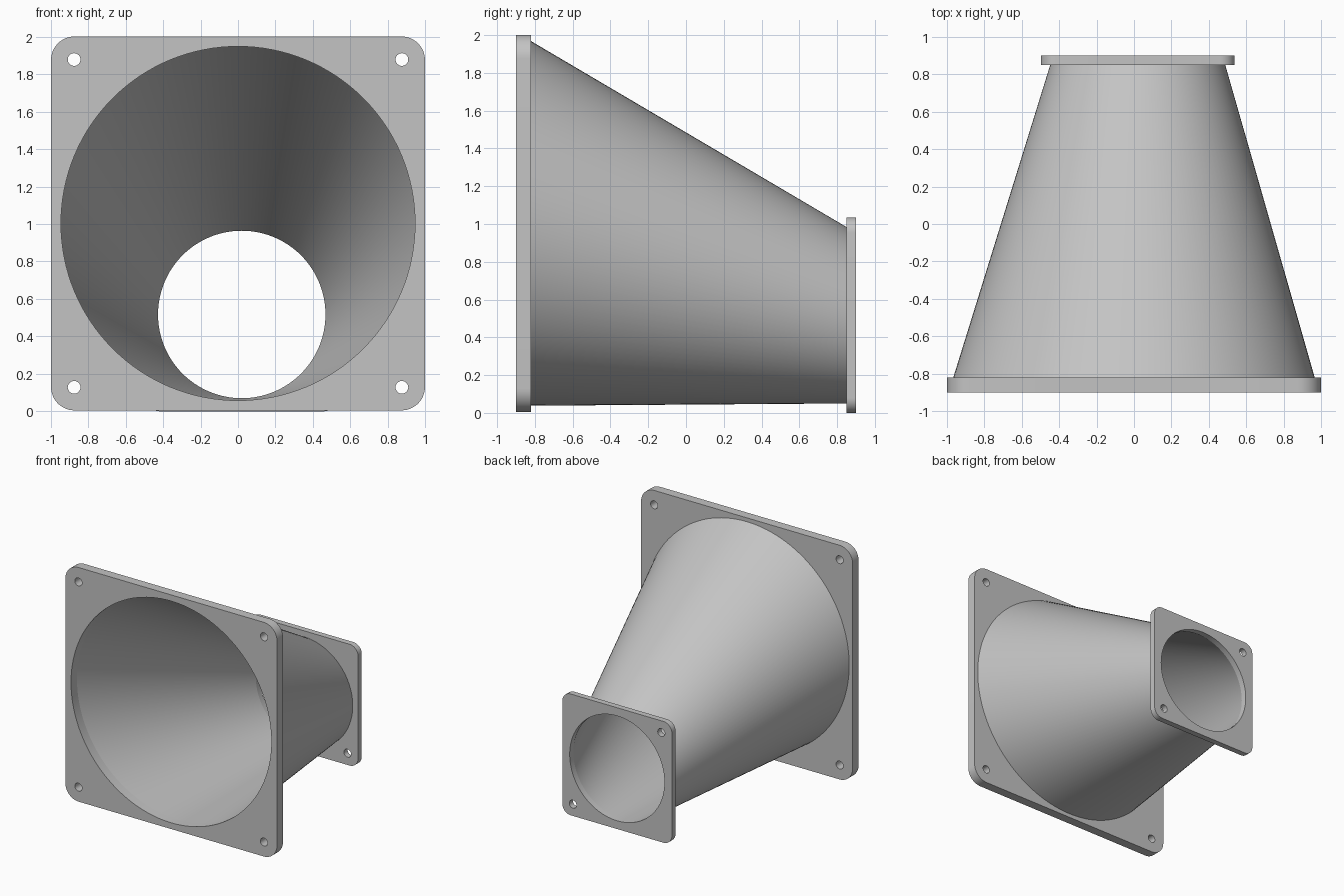
import bpy
import bmesh
from math import sin, cos, tau, radians, pi

cube = bpy.data.objects.get("Cube")
if cube:
    bpy.data.objects.remove(cube)

grey = bpy.data.materials.new("plain grey")
grey.use_nodes = True
grey.diffuse_color = (0.55, 0.55, 0.55, 1)
grey.node_tree.nodes["Principled BSDF"].inputs["Base Color"].default_value = grey.diffuse_color

SEGMENTS = 128


def circle(cx, cz, r, n):
    return [(cx + r * cos(tau * i / n), cz + r * sin(tau * i / n)) for i in range(n)]


def rounded_square(half, r, steps=12):
    # Quarter arc in each corner
    points = []
    for corner, (sx, sz) in enumerate([(1, 1), (-1, 1), (-1, -1), (1, -1)]):
        for i in range(steps + 1):
            a = (corner + i / steps) * pi / 2
            points.append((sx * (half - r) + r * cos(a), sz * (half - r) + r * sin(a)))
    return points


def finish(obj):
    obj.data.materials.clear()
    obj.data.materials.append(grey)
    bpy.ops.object.select_all(action='DESELECT')
    obj.select_set(True)
    bpy.context.view_layer.objects.active = obj
    bpy.ops.object.shade_smooth_by_angle(angle=radians(28))


def flange(name, centre, half, corner, thickness, bore, bolts):
    # Filled outline with bore and bolt holes, extruded to a plate
    curve = bpy.data.curves.new(name, 'CURVE')
    curve.dimensions = '2D'
    curve.fill_mode = 'BOTH'
    curve.extrude = thickness / 2
    loops = [rounded_square(half, corner), circle(0, 0, bore, SEGMENTS)]
    loops += [circle(x, z, 0.034, 24) for x, z in bolts]
    for loop in loops:
        spline = curve.splines.new('POLY')
        spline.points.add(len(loop) - 1)
        for point, (x, z) in zip(spline.points, loop):
            point.co = (x, z, 0, 1)
        spline.use_cyclic_u = True
    obj = bpy.data.objects.new(name, curve)
    bpy.context.collection.objects.link(obj)
    obj.location = centre
    obj.rotation_euler.x = pi / 2
    bpy.ops.object.select_all(action='DESELECT')
    obj.select_set(True)
    bpy.context.view_layer.objects.active = obj
    bpy.ops.object.convert(target='MESH')
    obj = bpy.context.view_layer.objects.active
    bm = bmesh.new()
    bm.from_mesh(obj.data)
    bmesh.ops.remove_doubles(bm, verts=bm.verts, dist=0.0001)
    bmesh.ops.recalc_face_normals(bm, faces=bm.faces)
    bm.to_mesh(obj.data)
    bm.free()
    finish(obj)


def duct(name, rings):
    # Closed wall bridged round a loop of circles: (x, y, z, radius)
    bm = bmesh.new()
    loops = [[bm.verts.new((px, y, pz)) for px, pz in circle(x, z, r, SEGMENTS)]
             for x, y, z, r in rings]
    for k, a in enumerate(loops):
        b = loops[(k + 1) % len(loops)]
        for i in range(SEGMENTS):
            j = (i + 1) % SEGMENTS
            bm.faces.new((a[i], a[j], b[j], b[i]))
    bmesh.ops.recalc_face_normals(bm, faces=bm.faces)
    mesh = bpy.data.meshes.new(name)
    bm.to_mesh(mesh)
    bm.free()
    obj = bpy.data.objects.new(name, mesh)
    bpy.context.collection.objects.link(obj)
    finish(obj)


LARGE_Z, SMALL_X, SMALL_Z = 1.003, 0.02, 0.517
LARGE_BORE, SMALL_BORE, WALL = 0.945, 0.447, 0.02

# Large front plate, bolted in all four corners
flange("large_flange", (0, -0.86, LARGE_Z), 0.998, 0.125, 0.08, LARGE_BORE,
       [(sx * 0.875, sz * 0.875) for sx in (-1, 1) for sz in (-1, 1)])

# Small rear plate, bolted in two opposite corners
flange("small_flange", (SMALL_X, 0.875, SMALL_Z), 0.517, 0.08, 0.05, SMALL_BORE,
       [(-0.417, 0.417), (0.417, -0.417)])

# Hollow tapering duct between the plates
duct("tapered_duct", [
    (0, -0.82, LARGE_Z, LARGE_BORE + WALL),
    (SMALL_X, 0.85, SMALL_Z, SMALL_BORE + WALL),
    (SMALL_X, 0.85, SMALL_Z, SMALL_BORE),
    (0, -0.82, LARGE_Z, LARGE_BORE),
])
